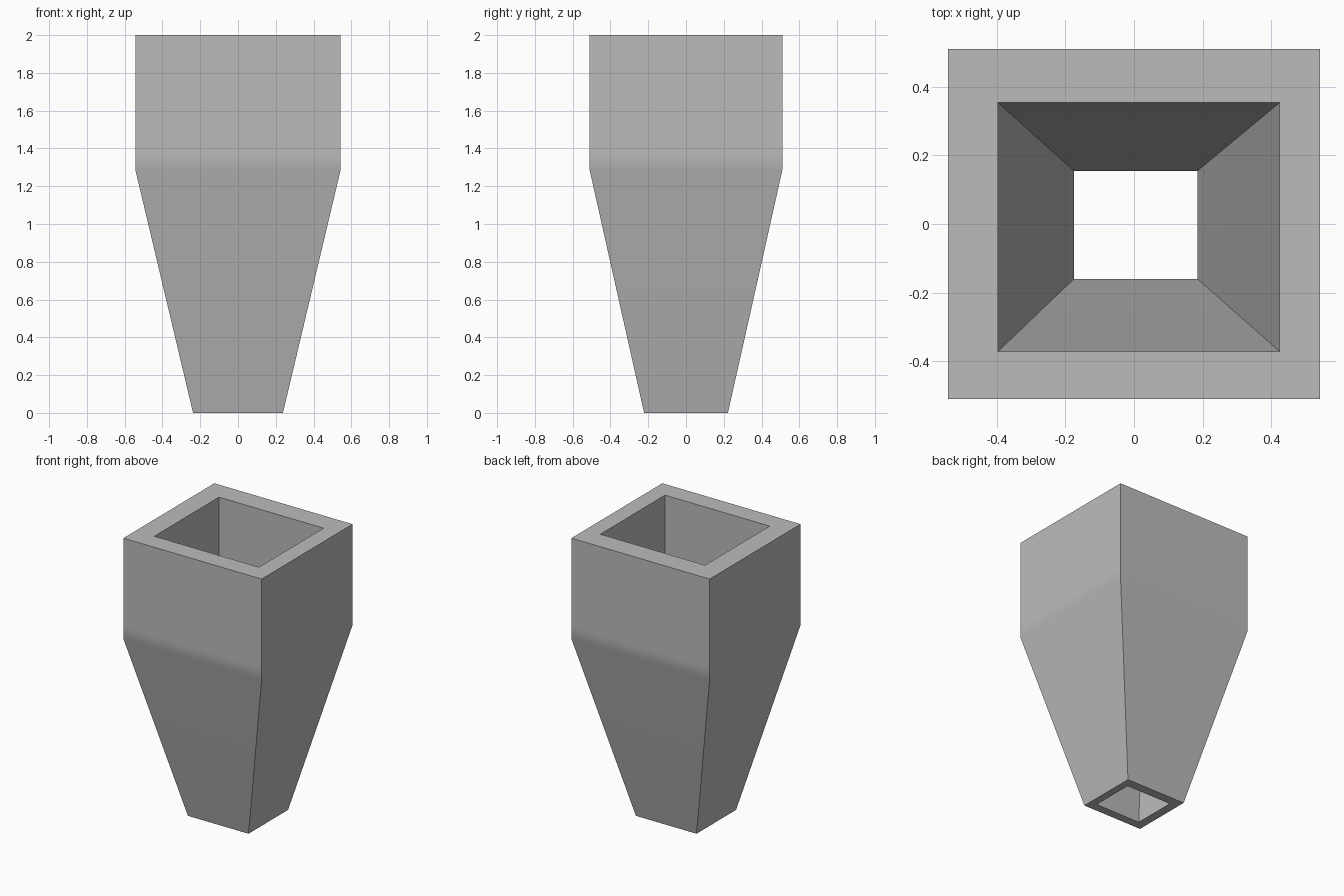
import bpy
import bmesh

cube = bpy.data.objects.get("Cube")
if cube:
    bpy.data.objects.remove(cube, do_unlink=True)

BEND, STRIP, TOP = 1.285, 1.37, 2.0

grey = bpy.data.materials.new("plain grey")
grey.use_nodes = True
grey.diffuse_color = (0.5, 0.5, 0.5, 1)
grey.node_tree.nodes["Principled BSDF"].inputs["Base Color"].default_value = (0.5, 0.5, 0.5, 1)


def ring(bm, bounds, z):
    x0, x1, y0, y1 = bounds
    return [bm.verts.new((x, y, z)) for x, y in ((x0, y0), (x1, y0), (x1, y1), (x0, y1))]


def bridge(bm, a, b):
    for i in range(4):
        j = (i + 1) % 4
        bm.faces.new((a[i], a[j], b[j], b[i]))


# Rectangular sections: the outer shell, then the slightly off-centre hole
outer_top = (-0.543, 0.543, -0.51, 0.51)
outer_foot = (-0.238, 0.238, -0.222, 0.222)
inner_top = (-0.397, 0.425, -0.372, 0.354)
inner_foot = (-0.175, 0.185, -0.16, 0.155)

# One closed loop of sections: up the outside, over the rim, down the inside
bm = bmesh.new()
sections = [(outer_foot, 0), (outer_top, BEND), (outer_top, STRIP), (outer_top, TOP),
            (inner_top, TOP), (inner_top, STRIP), (inner_top, BEND), (inner_foot, 0)]
rings = [ring(bm, bounds, z) for bounds, z in sections]
for k in range(len(rings)):
    bridge(bm, rings[k], rings[(k + 1) % len(rings)])
bmesh.ops.recalc_face_normals(bm, faces=bm.faces)

mesh = bpy.data.meshes.new("tapered_square_funnel")
bm.to_mesh(mesh)
bm.free()
mesh.materials.append(grey)
funnel = bpy.data.objects.new("tapered_square_funnel", mesh)
bpy.context.collection.objects.link(funnel)

# Soft shading over the bend, sharp corners and rims
bpy.ops.object.select_all(action="DESELECT")
funnel.select_set(True)
bpy.context.view_layer.objects.active = funnel
bpy.ops.object.shade_smooth_by_angle(angle=0.6)
weighted = funnel.modifiers.new("area_weighted_shading", "WEIGHTED_NORMAL")
weighted.keep_sharp = True
